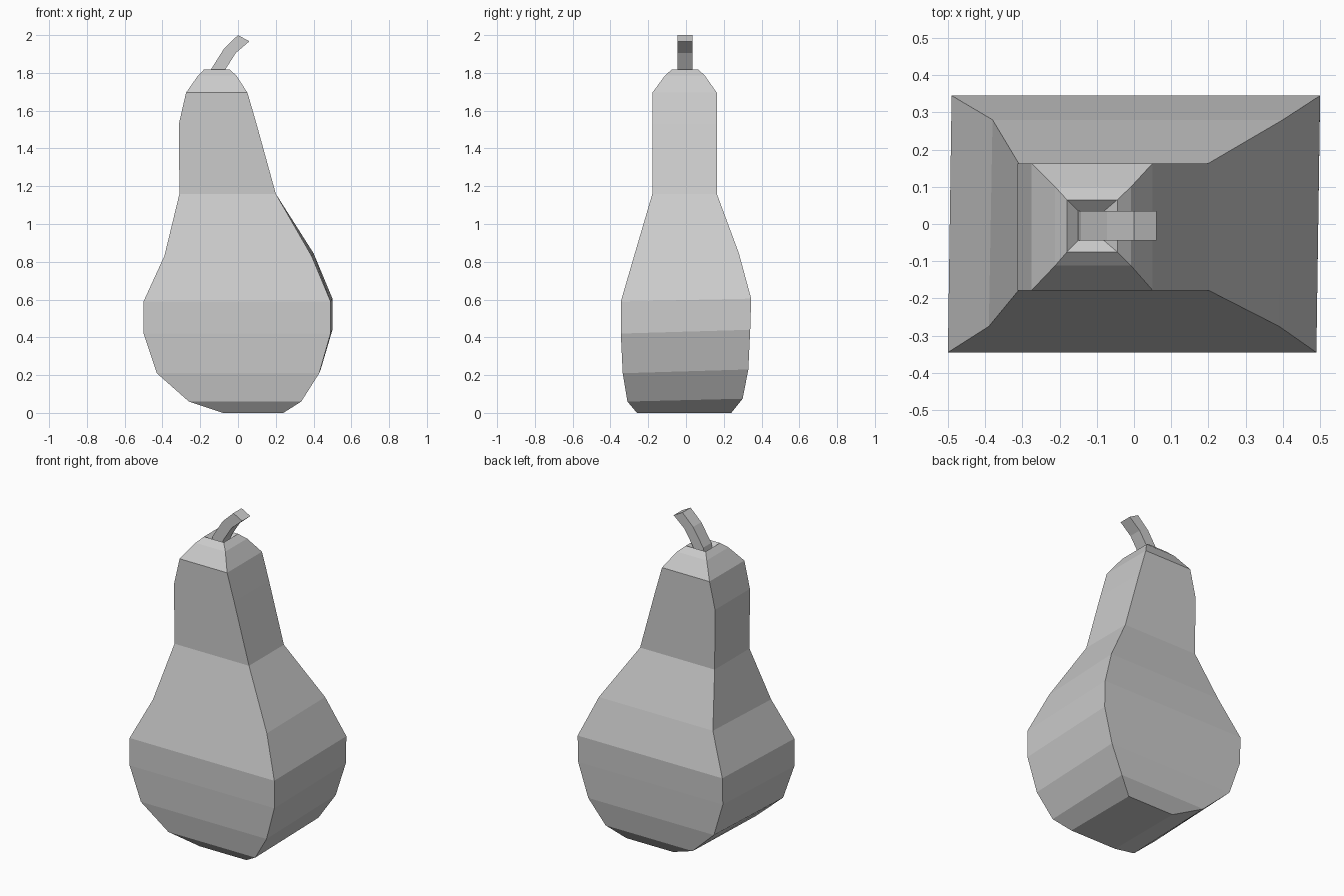
import bpy, bmesh


def loft(name, rings):
    """Skin a stack of four-cornered rings and cap both ends, flat shaded."""
    bm = bmesh.new()
    loops = [[bm.verts.new(p) for p in ring] for ring in rings]
    for a, b in zip(loops, loops[1:]):
        for i in range(4):
            j = (i + 1) % 4
            bm.faces.new((a[i], a[j], b[j], b[i]))
    bm.faces.new(loops[0][::-1])
    bm.faces.new(loops[-1])
    bmesh.ops.recalc_face_normals(bm, faces=bm.faces)
    mesh = bpy.data.meshes.new(name)
    bm.to_mesh(mesh)
    bm.free()
    obj = bpy.data.objects.new(name, mesh)
    bpy.context.collection.objects.link(obj)
    return obj


def level(z, x0, x1, y0, y1, dx=0.0, dz=0.0):
    """Rectangular ring; dx and dz nudge its back edge."""
    return [(x0, y0, z), (x1, y0, z), (x1 + dx, y1, z + dz), (x0 + dx, y1, z + dz)]


# Pear body, bottom to shoulder, then down into the stem dimple
body = [
    level(0.00, -0.08, 0.24, -0.26, 0.24),
    level(0.06, -0.26, 0.335, -0.31, 0.30, 0.005, 0.015),
    level(0.21, -0.43, 0.43, -0.335, 0.33, 0.008, 0.02),
    level(0.42, -0.50, 0.49, -0.345, 0.34, 0.01, 0.02),
    level(0.59, -0.50, 0.49, -0.345, 0.345, 0.01, 0.015),
    level(0.83, -0.39, 0.39, -0.275, 0.28, 0.01, 0.015),
    level(1.16, -0.31, 0.20, -0.178, 0.163),
    level(1.53, -0.313, 0.098, -0.178, 0.163),
    level(1.695, -0.275, 0.05, -0.178, 0.163),
    level(1.785, -0.212, -0.008, -0.112, 0.10),
    level(1.818, -0.18, -0.045, -0.075, 0.065),
    level(1.79, -0.15, -0.08, -0.045, 0.035),
]
loft("pear_body", body)

# Bent square stem: left and right edge points (x, z) along its length
stem = [((-0.15, 1.785), (-0.082, 1.785)), ((-0.142, 1.82), (-0.066, 1.82)),
        ((-0.073, 1.93), (-0.012, 1.905)), ((0.0, 2.0), (0.06, 1.967))]
loft("stem", [[(l[0], -0.045, l[1]), (r[0], -0.045, r[1]),
               (r[0], 0.035, r[1]), (l[0], 0.035, l[1])] for l, r in stem])
